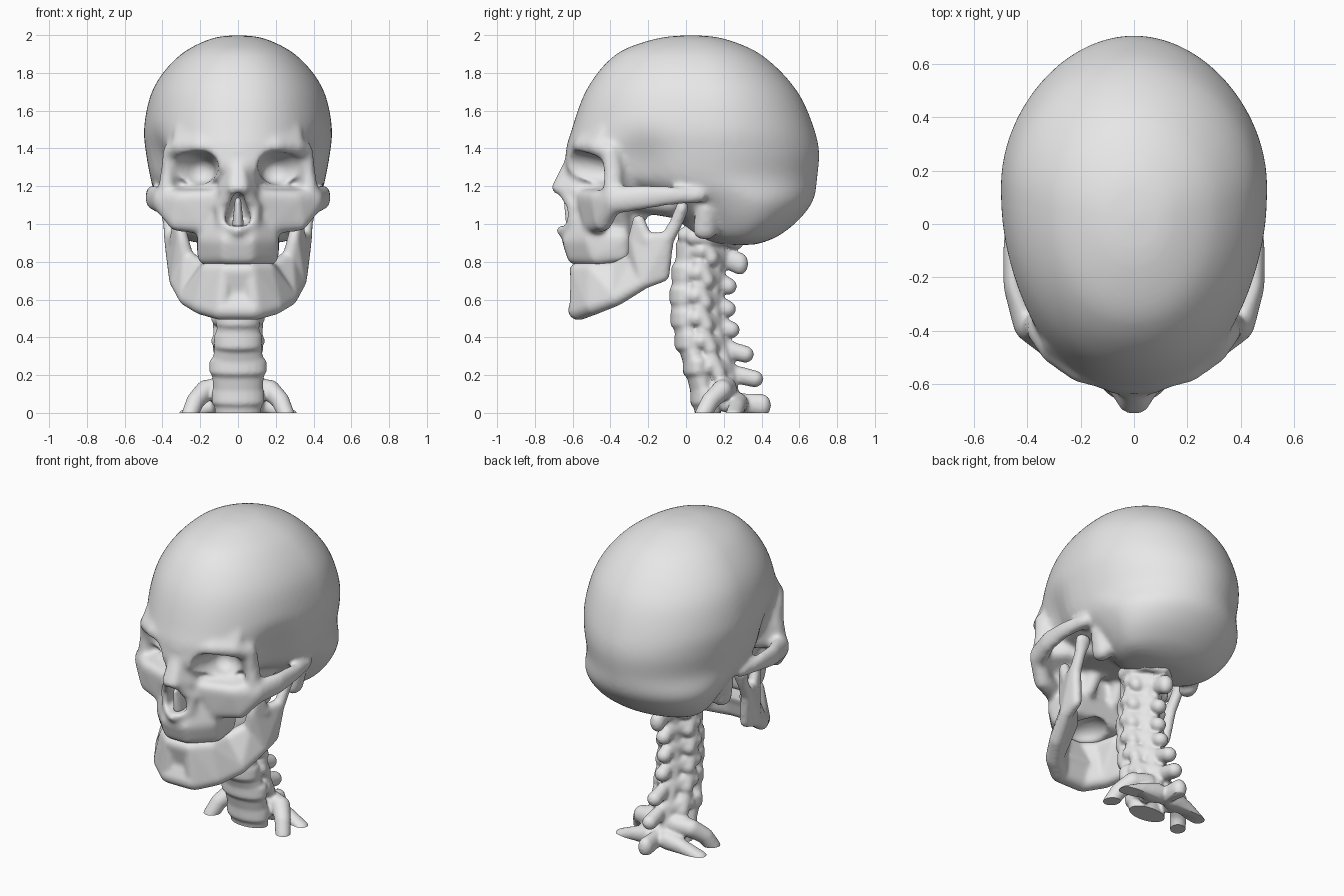
import bpy, bmesh, math
from mathutils import Vector

bone = bpy.data.materials.new("bone_grey")
bone.diffuse_color = (0.8, 0.8, 0.8, 1)

tmp = bmesh.new()
bmesh.ops.create_icosphere(tmp, subdivisions=3, radius=1)
UNIT = [v.co.copy() for v in tmp.verts]
tmp.free()


def hull(bm, balls, mode="both"):
    """Convex skin around ellipsoids (x, y, z, r) or (x, y, z, rx, ry, rz).
    both = one per side, span = one across the middle, mid = as given."""
    sides = {"both": [(1,), (-1,)], "span": [(1, -1)], "mid": [(1,)]}[mode]
    for signs in sides:
        t = bmesh.new()
        for s in signs:
            for b in balls:
                r = b[3:] if len(b) == 6 else (b[3],) * 3
                for u in UNIT:
                    t.verts.new((s * (b[0] + u.x * r[0]), b[1] + u.y * r[1], b[2] + u.z * r[2]))
        bmesh.ops.convex_hull(t, input=t.verts[:])
        bmesh.ops.delete(t, geom=[v for v in t.verts if not v.link_faces], context='VERTS')
        bmesh.ops.recalc_face_normals(t, faces=t.faces[:])
        me = bpy.data.meshes.new("tmp")
        t.to_mesh(me)
        t.free()
        bm.from_mesh(me)
        bpy.data.meshes.remove(me)


def chain(bm, balls, mode="both"):
    for a, b in zip(balls, balls[1:]):
        hull(bm, [a, b], mode)


def make(name, bm):
    me = bpy.data.meshes.new(name)
    bm.to_mesh(me)
    bm.free()
    ob = bpy.data.objects.new(name, me)
    bpy.context.collection.objects.link(ob)
    return ob


def finish(ob, voxel, steps):
    """Fuse, carve and smooth the part, then keep the result as its mesh."""
    for kind, val in steps:
        m = ob.modifiers.new(kind, kind)
        if kind == 'REMESH':
            m.mode, m.voxel_size = 'VOXEL', voxel
        elif kind == 'SMOOTH':
            m.factor, m.iterations = 0.5, val
        else:
            m.operation, m.solver, m.object = 'DIFFERENCE', 'EXACT', val
    dg = bpy.context.evaluated_depsgraph_get()
    me = bpy.data.meshes.new_from_object(ob.evaluated_get(dg))
    ob.modifiers.clear()
    ob.data = me
    me.name = ob.name
    me.materials.clear()
    me.materials.append(bone)
    me.shade_smooth()
    me.set_sharp_from_angle(angle=math.radians(55))


def smoothstep(a, b, v):
    v = min(1, max(0, (v - a) / (b - a)))
    return v * v * (3 - 2 * v)


# ---- skull: braincase lofted from (z, front y, back y, half width)
SECT = [(2.0, .02, .04, .01), (1.985, -.14, .185, .13), (1.93, -.315, .34, .255),
        (1.86, -.415, .445, .345), (1.76, -.497, .545, .425), (1.65, -.555, .62, .473),
        (1.5, -.605, .68, .498), (1.38, -.635, .705, .488), (1.25, -.60, .695, .465),
        (1.13, -.22, .675, .435), (1.03, -.05, .605, .39), (.95, .03, .51, .33),
        (.91, .10, .43, .26), (.89, .20, .36, .12)]
rows = []
for i in range(len(SECT) - 1):
    p = [Vector(SECT[min(max(i + k, 0), len(SECT) - 1)]) for k in (-1, 0, 1, 2)]
    for k in range(4):
        t = k / 4
        rows.append(0.5 * (2 * p[1] + (p[2] - p[0]) * t + (2 * p[0] - 5 * p[1] + 4 * p[2] - p[3]) * t * t
                           + (3 * p[1] - p[0] - 3 * p[2] + p[3]) * t ** 3))
rows.append(Vector(SECT[-1]))
skull = bmesh.new()
N, rings = 72, []
for z, yf, yb, w in rows:
    yc, ring = yf + 0.58 * (yb - yf), []
    for j in range(N):
        a = 2 * math.pi * j / N
        c, s = math.cos(a), math.sin(a)
        e = 1.03 if s > 0 else .93
        x = w * math.copysign(abs(c) ** e, c)
        y = yc + (yb - yc if s > 0 else yc - yf) * math.copysign(abs(s) ** e, s)
        # hollow of the temple
        x *= 1 - .14 * smoothstep(1.56, 1.28, z) * math.exp(-((y + .25) / .14) ** 2)
        ring.append(skull.verts.new((x, y, z)))
    rings.append(ring)
for r0, r1 in zip(rings, rings[1:]):
    for j in range(N):
        skull.faces.new((r0[j], r1[j], r1[(j + 1) % N], r0[(j + 1) % N]))
skull.faces.new(rings[0])
skull.faces.new(rings[-1][::-1])
bmesh.ops.recalc_face_normals(skull, faces=skull.faces[:])

# brow and outer eye rim
hull(skull, [(.03, -.592, 1.385, .045), (.06, -.55, 1.45, .05)], "span")
hull(skull, [(.06, -.55, 1.45, .05), (.20, -.525, 1.43, .05), (.30, -.455, 1.43, .05),
             (.10, -.50, 1.58, .05), (.28, -.39, 1.56, .05)])
chain(skull, [(.04, -.585, 1.39, .048), (.20, -.545, 1.415, .05), (.30, -.475, 1.41, .05),
              (.36, -.40, 1.38, .038, .05, .05), (.372, -.385, 1.27, .038, .05, .04),
              (.38, -.39, 1.15, .05)])
# eye socket outer wall and floor
hull(skull, [(.355, -.375, 1.36, .035), (.365, -.375, 1.17, .035), (.27, -.28, 1.34, .04),
             (.26, -.28, 1.17, .04)])
hull(skull, [(.36, -.385, 1.15, .04), (.30, -.45, 1.125, .045), (.13, -.50, 1.14, .05),
             (.12, -.30, 1.15, .06), (.26, -.29, 1.16, .045)])
# nose bridge, nasal bones and rim of the nose opening
hull(skull, [(.05, -.575, 1.34, .045), (.055, -.56, 1.2, .045), (.05, -.35, 1.26, .05)], "span")
hull(skull, [(.012, -.618, 1.31, .033), (.02, -.672, 1.19, .038), (.07, -.57, 1.17, .045)], "span")
chain(skull, [(.035, -.645, 1.175, .035), (.085, -.59, 1.09, .038), (.08, -.592, 1.0, .038),
              (0, -.652, .965, .036)])
# upper jaw
hull(skull, [(.09, -.54, 1.0, .05), (.09, -.52, 1.17, .04), (.14, -.34, 1.0, .05),
             (.20, -.38, 1.13, .06)], "span")
hull(skull, [(.06, -.605, .91, .05), (.06, -.585, .83, .045), (.155, -.50, .92, .06),
             (.165, -.47, .83, .05), (.17, -.34, .92, .05), (.165, -.34, .84, .045),
             (.10, -.55, 1.02, .04)], "span")
# cheek bone and arch
hull(skull, [(.12, -.535, 1.14, .045), (.30, -.46, 1.13, .05), (.18, -.49, 1.0, .055),
             (.31, -.44, 1.01, .05)])
hull(skull, [(.30, -.46, 1.13, .05), (.32, -.44, 1.01, .05), (.39, -.39, 1.12, .055, .05, .08)])
chain(skull, [(.40, -.38, 1.125, .052, .055, .075), (.452, -.23, 1.14, .038, .05, .066),
              (.455, -.08, 1.15, .036, .05, .05), (.43, .06, 1.15, .04, .05, .04)])
# bone behind the ear and under the braincase
hull(skull, [(.34, .11, 1.08, .06), (.325, .10, .965, .05, .065, .05)])
hull(skull, [(.08, -.20, 1.14, .05), (.10, -.29, .96, .04), (.11, -.33, 1.1, .06)])
hull(skull, [(.15, -.28, 1.14, .07), (.12, 0, 1.08, .06), (.24, -.08, 1.12, .07)], "span")

# ---- cutters: eye sockets, nose opening, palate, ear holes
cut = bmesh.new()
hull(cut, [(.20, -.60, 1.30, .10, .10, .09), (.265, -.60, 1.285, .105, .10, .095),
           (.25, -.48, 1.285, .112, .08, .09), (.20, -.42, 1.28, .08, .07, .07)])
hull(cut, [(0, -.64, 1.135, .03, .15, .035), (.04, -.64, 1.03, .03, .16, .04)], "span")
hull(cut, [(0, -.42, .79, .11, .13, .08)], "mid")
hull(cut, [(.44, .045, 1.065, .07, .022, .028)])
cutter = make("skull_cutter", cut)
cutter.hide_render = True
finish(make("skull", skull), .012,
       [('REMESH', 0), ('BOOLEAN', cutter), ('REMESH', 0), ('SMOOTH', 14)])
bpy.data.objects.remove(cutter)

# ---- nasal septum
sep = bmesh.new()
hull(sep, [(0, -.60, 1.11, .018, .045, .03), (0, -.585, 1.0, .03, .05, .03),
           (0, -.48, 1.06, .02, .05, .06)], "mid")
finish(make("nasal_septum", sep), .008, [])

# ---- lower jaw: chin, body, ramus, front and rear prongs
jaw = bmesh.new()
hull(jaw, [(.08, -.57, .545, .054), (.08, -.54, .64, .045)], "span")
hull(jaw, [(.07, -.54, .64, .05), (.06, -.57, .75, .047)], "span")
body = [[(.09, -.565, .543, .053), (.07, -.565, .75, .047)],
        [(.19, -.49, .57, .052), (.15, -.49, .75, .05)],
        [(.27, -.37, .61, .045), (.175, -.37, .75, .048)],
        [(.325, -.22, .695, .038), (.26, -.27, .81, .045)]]
for a, b in zip(body, body[1:]):
    hull(jaw, a + b)
hull(jaw, [(.325, -.22, .695, .038), (.335, -.13, .735, .033, .045, .045), (.295, -.27, .92, .035, .04, .03),
           (.36, -.10, .93, .033, .038, .03), (.27, -.27, .81, .04)])
hull(jaw, [(.295, -.265, .92, .035, .045, .03), (.335, -.20, .91, .03), (.315, -.25, 1.02, .03, .033, .03)])
chain(jaw, [(.358, -.105, .91, .033, .042, .03), (.366, -.05, 1.01, .032, .036, .03),
            (.366, -.02, 1.085, .05, .034, .035)])
finish(make("lower_jaw", jaw), .01, [('REMESH', 0), ('SMOOTH', 12)])

# ---- neck: (z, front y, half width, spine tip y, spine tip z, spine thickness)
neck = bmesh.new()
VERT = [(.86, -.055, .105, .335, .79, .06), (.74, -.078, .11, .275, .67, .045),
        (.62, -.088, .115, .27, .55, .045), (.50, -.082, .118, .29, .44, .045),
        (.38, -.06, .128, .365, .31, .045), (.245, -.017, .152, .415, .18, .045),
        (.085, .022, .14, .455, .04, .06)]
for i, (z, yf, w, ty, tz, th) in enumerate(VERT):
    y = yf + .08
    hull(neck, [(0, y, z + .03, w, .08, .038), (0, y, z - .03, w, .08, .038)], "mid")
    hull(neck, [(.06, y, z, .045), (.11, y + .06, z, .032, .035, .04)])
    hull(neck, [(.09, y + .07, z + .05, .04, .04, .04), (.09, y + .11, z - .04, .045, .04, .045)])
    hull(neck, [(.085, y + .105, z - .01, .035, .035, .055), (.01, y + .18, z - .03, .03, .03, .055)])
    hull(neck, [(0, y + .15, z - .03, .035, .035, .05), (0, ty - .05, tz, .045, .045, th)], "mid")
    # disc and joint columns down to the next bone
    if i + 1 < len(VERT):
        z2, yf2, w2 = VERT[i + 1][:3]
        y2 = yf2 + .08
        chain(neck, [(0, y, z, w * .93, .072, .03), (0, y2, z2, w2 * .93, .072, .03)], "mid")
        chain(neck, [(.075, y + .09, z, .035), (.075, y2 + .09, z2, .035)])
        chain(neck, [(.03, y + .15, z, .035), (.03, y2 + .15, z2, .035)])
chain(neck, [(0, .102, .085, .13, .072, .03), (0, .12, -.02, .12, .07, .03)], "mid")
# top ring meeting the skull
hull(neck, [(.10, .04, .93, .045), (.10, .12, .93, .05)])
hull(neck, [(.06, 0, .94, .045), (.06, .04, .96, .05)], "span")
chain(neck, [(.10, .12, .93, .04), (.09, .21, .92, .035), (0, .27, .90, .035)])
# ribs
chain(neck, [(.08, .21, .13, .06), (.17, .19, .12, .055), (.225, .13, .065, .048),
             (.255, .09, -.01, .045)])
chain(neck, [(.06, .27, .05, .06), (.16, .27, .03, .045), (.28, .25, -.012, .036, .045, .032)])
flat = bmesh.new()
bmesh.ops.create_cube(flat, size=2)
bmesh.ops.translate(flat, verts=flat.verts[:], vec=(0, 0, -1))
base = make("ground_cutter", flat)
base.hide_render = True
finish(make("neck_bones", neck), .01, [('REMESH', 0), ('SMOOTH', 6), ('BOOLEAN', base)])
bpy.data.objects.remove(base)
